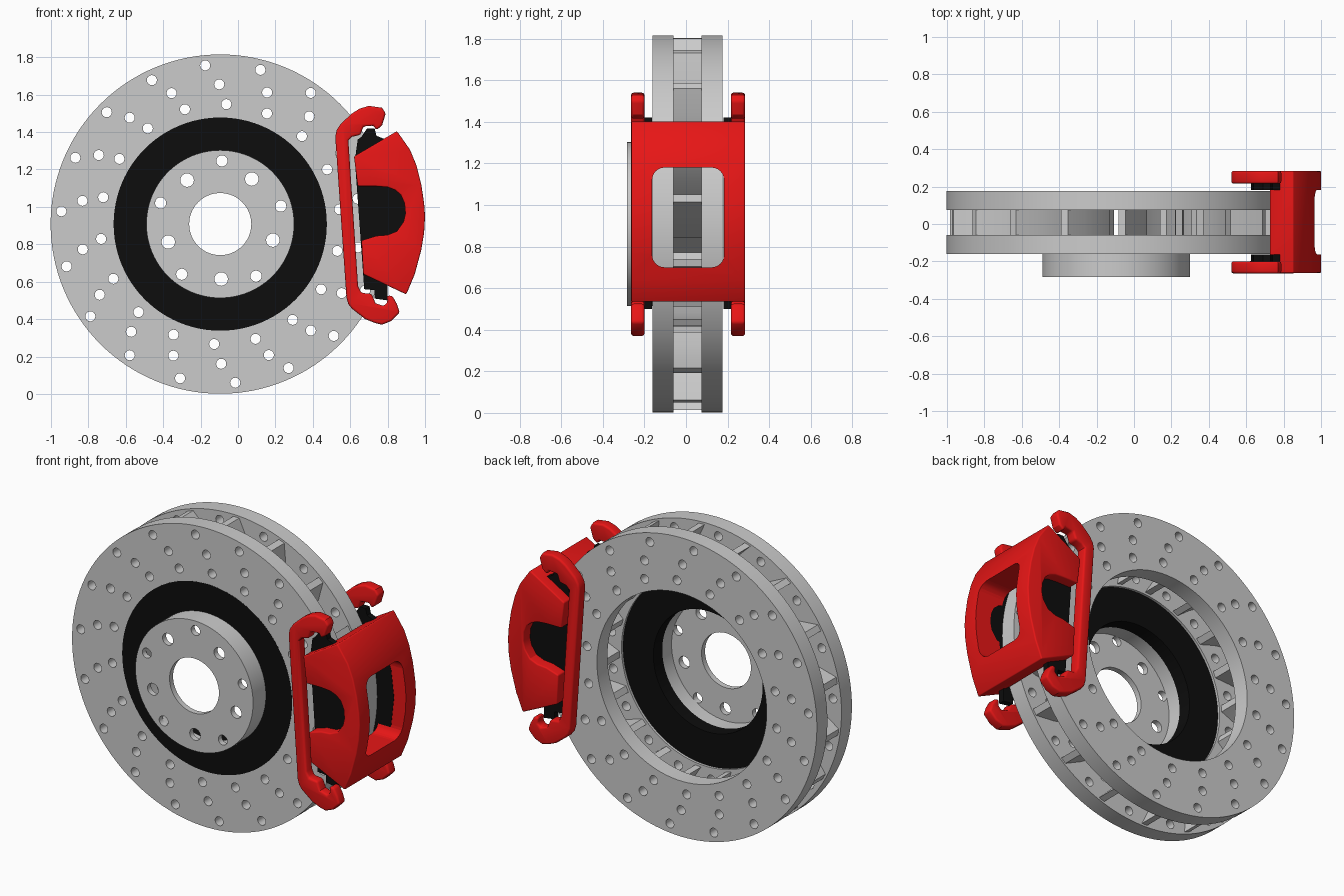
import bpy, bmesh
from math import sin, cos, radians, pi

if "Cube" in bpy.data.objects:
    bpy.data.objects.remove(bpy.data.objects["Cube"])

CX, CZ = -0.095, 0.908   # disc axis


def material(name, rgb):
    m = bpy.data.materials.new(name)
    m.diffuse_color = (*rgb, 1)
    m.use_nodes = True
    m.node_tree.nodes["Principled BSDF"].inputs["Base Color"].default_value = m.diffuse_color
    return m


RED = material("red_paint", (0.8, 0.008, 0.008))
BLACK = material("black", (0.004, 0.004, 0.004))


def polar(r, deg):
    return CX + r * cos(radians(deg)), CZ + r * sin(radians(deg))


def circle(r, n=96, c=(CX, CZ)):
    return [(c[0] + r * cos(2 * pi * i / n), c[1] + r * sin(2 * pi * i / n)) for i in range(n)]


def modify(ob, kind, **settings):
    mod = ob.modifiers.new(kind.lower(), kind)
    for k, v in settings.items():
        setattr(mod, k, v)
    bpy.context.view_layer.objects.active = ob
    bpy.ops.object.modifier_apply(modifier=mod.name)


def smooth(ob):
    bpy.ops.object.select_all(action='DESELECT')
    ob.select_set(True)
    bpy.context.view_layer.objects.active = ob
    bpy.ops.object.shade_smooth_by_angle(angle=radians(32))


def prism(name, loops, y0, y1, mat=None, bevel=0):
    """Fill x-z outlines (inner loops become holes) from y0 to y1."""
    cu = bpy.data.curves.new(name, 'CURVE')
    cu.dimensions, cu.fill_mode, cu.extrude = '2D', 'BOTH', (y1 - y0) / 2
    for pts in loops:
        sp = cu.splines.new('POLY')
        sp.points.add(len(pts) - 1)
        for p, (x, z) in zip(sp.points, pts):
            p.co = (x, z, 0, 1)
        sp.use_cyclic_u = True
    tmp = bpy.data.objects.new(name + "_tmp", cu)
    bpy.context.collection.objects.link(tmp)
    dg = bpy.context.evaluated_depsgraph_get()
    me = bpy.data.meshes.new_from_object(tmp.evaluated_get(dg))
    bpy.data.objects.remove(tmp)
    bm = bmesh.new()
    bm.from_mesh(me)
    for v in bm.verts:
        v.co = (v.co.x, (y0 + y1) / 2 + v.co.z, v.co.y)
    bmesh.ops.remove_doubles(bm, verts=bm.verts, dist=1e-5)
    if bevel:   # merge caps into single faces so that edges bevel cleanly
        bmesh.ops.dissolve_limit(bm, angle_limit=0.01, verts=bm.verts, edges=bm.edges)
    bmesh.ops.recalc_face_normals(bm, faces=bm.faces)
    bm.to_mesh(me)
    bm.free()
    me.name = name
    me.materials.clear()
    if mat:
        me.materials.append(mat)
    ob = bpy.data.objects.new(name, me)
    bpy.context.collection.objects.link(ob)
    if bevel:
        modify(ob, 'BEVEL', width=bevel, segments=3, limit_method='ANGLE', angle_limit=radians(50))
    smooth(ob)
    return ob


# Drilled friction plates
drill = [circle(0.027, 16, polar(r, a + 20 * k))
         for k in range(18) for r, a in ((0.852, 95.4), (0.747, 90.4), (0.642, 87.1))]
for name, y0, y1 in (("front_disc_plate", -0.16, -0.06), ("back_disc_plate", 0.075, 0.176)):
    prism(name, [circle(0.907, 128), circle(0.57)] + drill, y0, y1)

# Swept cooling vanes between the plates
vanes = []
for k in range(18):
    path = [(0.895, 8), (0.79, 4), (0.68, -0.5), (0.585, -4.5)]
    left = [polar(r, a + 20 * k + 1.1 / r) for r, a in path]
    right = [polar(r, a + 20 * k - 1.1 / r) for r, a in path]
    vanes.append(left + right[::-1])
prism("cooling_vanes", vanes, -0.06, 0.075)

# Hub: black flange, bell wall and drilled face
prism("hub_flange", [circle(0.57), circle(0.367)], -0.161, -0.075, BLACK)
prism("bell_wall", [circle(0.395), circle(0.367)], -0.25, -0.161)
bolts = [circle(r, 20, polar(d, a + 72 * k))
         for k in range(5) for r, d, a in ((0.03, 0.338, 16.5), (0.036, 0.294, 55))]
prism("bell_face", [circle(0.395), circle(0.166, 64)] + bolts, -0.284, -0.25)

# Caliper brackets, one on each side
bracket = [(.79, 1.50), (.77, 1.53), (.70, 1.54), (.65, 1.525), (.61, 1.50), (.55, 1.445),
           (.527, 1.41), (.52, 1.375), (.58, .515), (.59, .48), (.61, .455), (.68, .40),
           (.73, .38), (.77, .37), (.82, .39), (.865, .435), (.85, .48), (.825, .525),
           (.795, .525), (.80, .49), (.78, .47), (.735, .485), (.715, .535), (.66, .54),
           (.642, .575), (.59, 1.355), (.61, 1.375), (.655, 1.385), (.67, 1.43),
           (.725, 1.435), (.74, 1.41), (.77, 1.435)]
pad = [(.66, 1.375), (.69, 1.42), (.73, 1.42), (.74, 1.38), (.79, 1.36), (.79, 1.30),
       (.90, 1.10), (.92, .93), (.90, .75), (.80, .58), (.80, .50), (.73, .51),
       (.73, .555), (.675, .56), (.625, 1.25), (.64, 1.36)]
for side, b0, b1, p0, p1 in (("front", -0.264, -0.2, -0.2, -0.164), ("back", 0.216, 0.284, 0.181, 0.218)):
    prism(side + "_caliper_bracket", [bracket], b0, b1, RED, 0.012)
    prism(side + "_brake_pad", [pad], p0, p1, BLACK)

# Caliper body: outline with a piston notch, straddling the disc
body = [(.62, 1.27), (.85, 1.405), (.92, 1.305), (.955, 1.22), (.98, 1.12), (.995, 1.02),
        (1.0, .95), (.995, .86), (.98, .77), (.945, .64), (.90, .532), (.67, .64),
        (.66, .82), (.74, .845), (.80, .85), (.85, .87), (.885, .92), (.895, .965),
        (.89, 1.02), (.87, 1.065), (.84, 1.09), (.80, 1.105), (.74, 1.11), (.64, 1.11)]
caliper = prism("caliper_body", [body], -0.263, 0.284, RED, 0.008)
channel = prism("channel_cutter", [circle(0.925, 128)], -0.197, 0.217)

# Rounded window through the bridge
bm = bmesh.new()
bmesh.ops.create_cube(bm, size=1)
for v in bm.verts:
    v.co = (0.9 + v.co.x * 0.5, 0.01 + v.co.y * 0.346, 0.94 + v.co.z * 0.48)
along_x = [e for e in bm.edges if abs(e.verts[0].co.x - e.verts[1].co.x) > 0.1]
bmesh.ops.bevel(bm, geom=along_x, offset=0.06, segments=6, profile=0.5, affect='EDGES')
me = bpy.data.meshes.new("window_cutter")
bm.to_mesh(me)
bm.free()
window = bpy.data.objects.new("window_cutter", me)
bpy.context.collection.objects.link(window)

for cutter in (channel, window):
    cutter.hide_render = True
    modify(caliper, 'BOOLEAN', operation='DIFFERENCE', solver='EXACT', object=cutter)
    bpy.data.objects.remove(cutter)
smooth(caliper)
